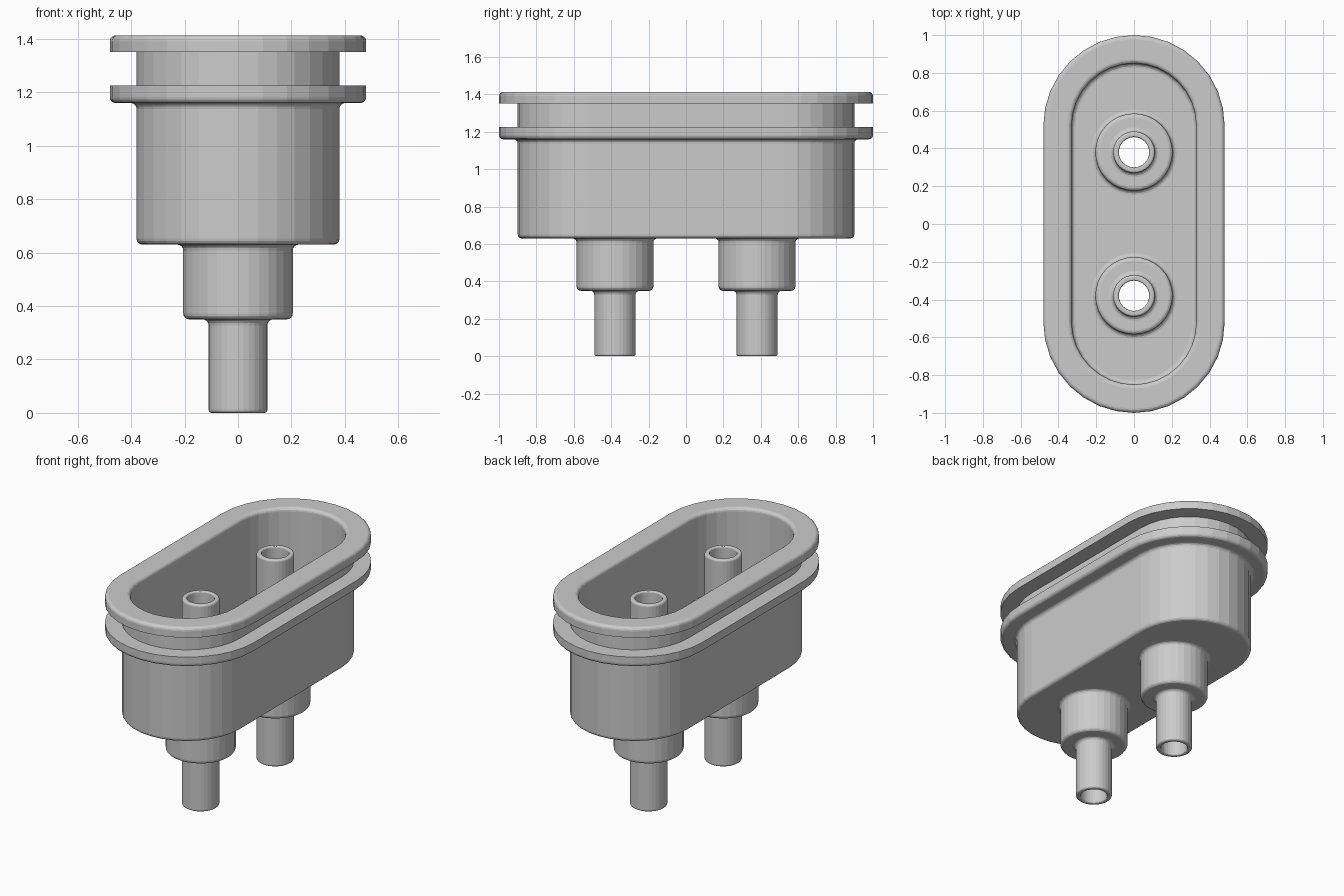
import bpy, bmesh
from math import cos, sin, pi
from mathutils import Vector

old = bpy.data.objects.get("Cube")
if old:
    bpy.data.objects.remove(old, do_unlink=True)

SIDES = 32
STRAIGHT = 0.52      # half the straight run of the oval housing
PORT_Y = 0.38        # distance of each port from the centre
MID = 0.667          # middle height of the floor
FILLET = 0.022

grey = bpy.data.materials.new("light_grey")
grey.use_nodes = True
colour = (0.6, 0.6, 0.6, 1)
grey.diffuse_color = colour
grey.node_tree.nodes["Principled BSDF"].inputs["Base Color"].default_value = colour


def rounded(points, closed):
    """Round the corners of a profile of (radius, height, fillet)."""
    out = []
    n = len(points)
    for i, (r, z, f) in enumerate(points):
        p = Vector((r, z))
        if f == 0 or (not closed and i in (0, n - 1)):
            out.append(p)
            continue
        a = p + (Vector(points[i - 1][:2]) - p).normalized() * f
        b = p + (Vector(points[(i + 1) % n][:2]) - p).normalized() * f
        centre = a + b - p
        for k in range(5):
            t = k / 4 * pi / 2
            out.append(centre + (a - centre) * cos(t) + (b - centre) * sin(t))
    return out


def sweep(name, profile, straight=0.0, closed=True, y=0.0):
    """Carry a profile round a circle or a straight-sided oval."""
    bm = bmesh.new()
    path = []
    for end in (0, 1):
        count = SIDES // 2 + (1 if straight else 0)
        for k in range(count):
            t = end * pi + 2 * pi * k / SIDES
            path.append((cos(t), sin(t), straight * (1 - 2 * end)))
    rings = [[bm.verts.new((p.x * c, p.x * s + shift + y, p.y))
              for c, s, shift in path] for p in profile]
    pairs = list(zip(rings, rings[1:]))
    if closed:
        pairs.append((rings[-1], rings[0]))
    m = len(path)
    for lower, upper in pairs:
        for k in range(m):
            j = (k + 1) % m
            bm.faces.new((lower[k], lower[j], upper[j], upper[k]))
    if not closed:
        bm.faces.new(rings[0])
        bm.faces.new(rings[-1])
    bmesh.ops.recalc_face_normals(bm, faces=bm.faces)
    mesh = bpy.data.meshes.new(name)
    bm.to_mesh(mesh)
    bm.free()
    mesh.materials.append(grey)
    obj = bpy.data.objects.new(name, mesh)
    bpy.context.collection.objects.link(obj)
    return obj


# Oval housing with floor, wall and two flanges
floor_low, floor_high = MID - 0.037, MID + 0.037
housing_profile = [
    (0.15, floor_low, 0), (0.38, floor_low, FILLET),
    (0.38, 1.16, FILLET), (0.48, 1.16, FILLET),
    (0.48, 1.225, 0), (0.38, 1.225, 0),
    (0.38, 1.35, 0), (0.48, 1.35, 0),
    (0.48, 1.413, FILLET), (0.33, 1.413, FILLET),
    (0.33, floor_high, FILLET), (0.15, floor_high, 0),
]
housing = sweep("housing", rounded(housing_profile, False), STRAIGHT, closed=False)

# Stepped tubular port, mirrored above and below the floor
BOSS, FLARE, TUBE, BORE = 0.205, 0.235, 0.11, 0.08
lower_half = [
    (BORE, 0, 0.008), (TUBE, 0, 0.012), (TUBE, 0.35, FILLET),
    (BOSS, 0.35, FILLET), (BOSS, floor_low, FILLET), (FLARE, floor_low, 0),
]
upper_half = [(r, 2 * MID - z, f) for r, z, f in reversed(lower_half)]
port_profile = rounded(lower_half + upper_half, True)

for side, label in ((-1, "front"), (1, "back")):
    # Open the floor where the port passes through
    cutter = sweep("port_cutter", [Vector((FLARE, MID - 0.2)), Vector((FLARE, MID + 0.2))],
                   closed=False, y=side * PORT_Y)
    cutter.hide_render = True
    cut = housing.modifiers.new("port_hole", "BOOLEAN")
    cut.operation = "DIFFERENCE"
    cut.solver = "EXACT"
    cut.object = cutter
    bpy.context.view_layer.objects.active = housing
    bpy.ops.object.modifier_apply(modifier=cut.name)
    bpy.data.objects.remove(cutter, do_unlink=True)
    sweep(label + "_port", port_profile, y=side * PORT_Y)
